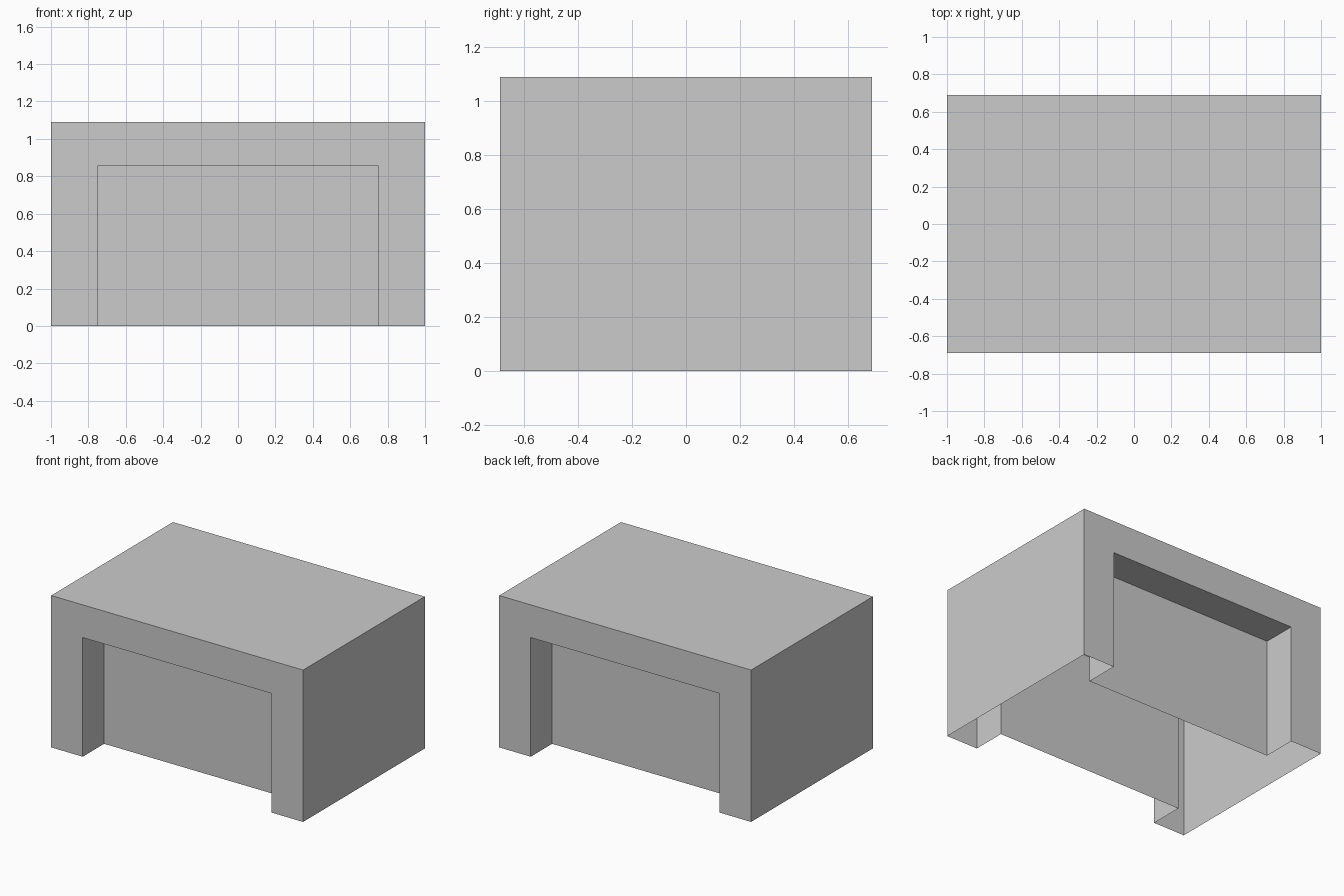
import bpy
import bmesh

default = bpy.data.objects.get("Cube")
if default:
    bpy.data.objects.remove(default, do_unlink=True)

W, D, H = 1.0, 0.69, 1.09          # half width, half depth, height
OPEN_W, OPEN_H = 0.75, 0.855       # half width and height of the openings
RECESS = 0.243                     # depth of the openings

grey = bpy.data.materials.new("light_grey")
grey.use_nodes = True
colour = (0.6, 0.6, 0.6, 1.0)
grey.diffuse_color = colour
grey.node_tree.nodes["Principled BSDF"].inputs["Base Color"].default_value = colour


def arch(bm, w, h, y):
    """Four points of an upside-down U, standing on the ground at depth y."""
    return [bm.verts.new(p) for p in ((-w, y, 0), (-w, y, h), (w, y, h), (w, y, 0))]


bm = bmesh.new()
outer = []
for side in (-1, 1):
    edge = arch(bm, W, H, side * D)
    rim = arch(bm, OPEN_W, OPEN_H, side * D)
    back = arch(bm, OPEN_W, OPEN_H, side * (D - RECESS))
    # Frame around the opening
    bm.faces.new(edge + rim[::-1])
    # Jambs and lintel underside
    for i in range(3):
        bm.faces.new((rim[i], rim[i + 1], back[i + 1], back[i]))
    # Recessed panel
    bm.faces.new(back)
    outer.append(edge)

# Side walls and top joining both frames; the underside stays open
front, rear = outer
for i in range(3):
    bm.faces.new((front[i], front[i + 1], rear[i + 1], rear[i]))

bmesh.ops.recalc_face_normals(bm, faces=bm.faces[:])
# Make sure the shell faces outward
top = max(bm.faces, key=lambda f: f.calc_center_median().z)
if top.normal.z < 0:
    bmesh.ops.reverse_faces(bm, faces=bm.faces[:])

mesh = bpy.data.meshes.new("recessed_block")
bm.to_mesh(mesh)
bm.free()
mesh.materials.append(grey)
block = bpy.data.objects.new("recessed_block", mesh)
bpy.context.scene.collection.objects.link(block)
